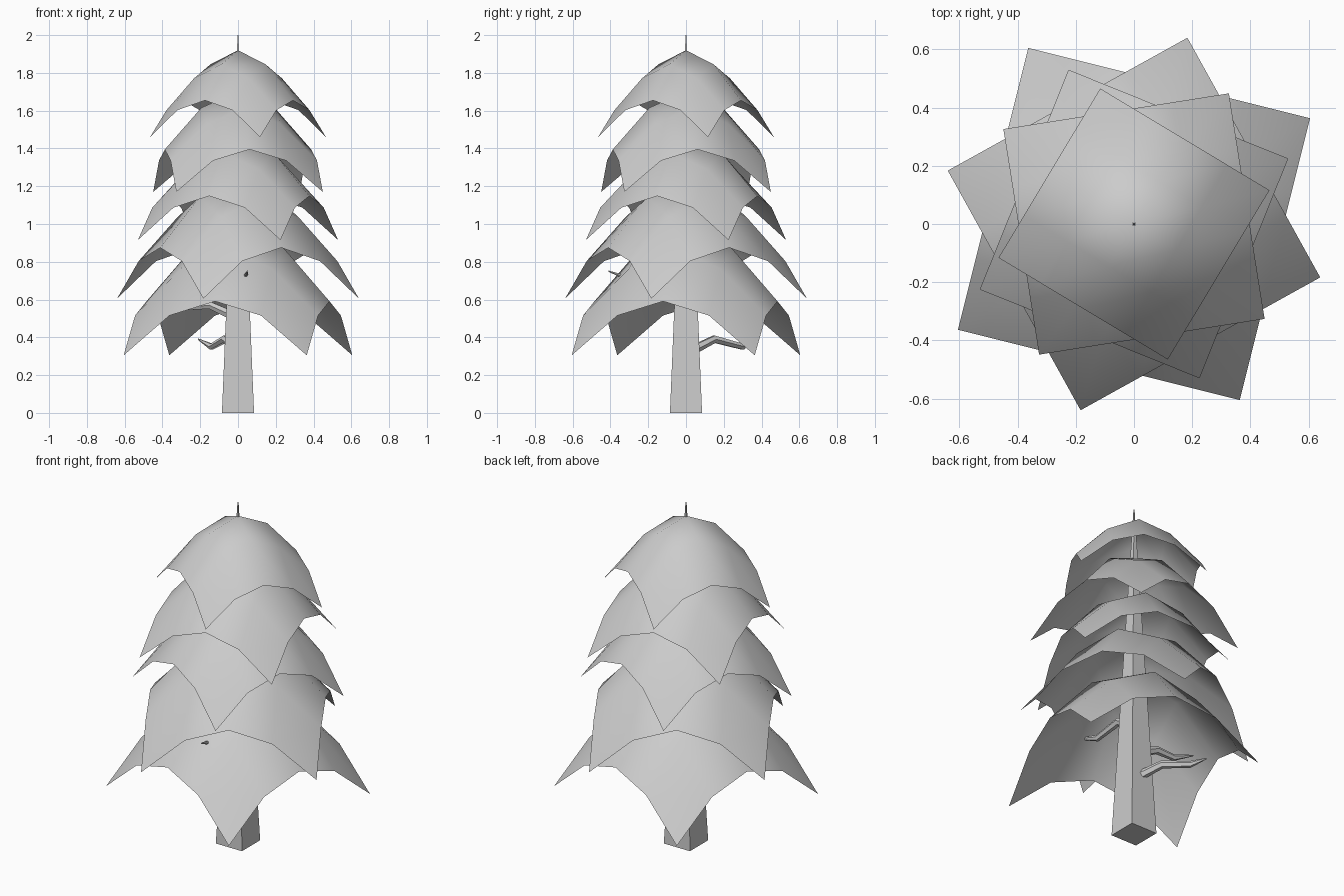
import bpy, bmesh
from math import radians, sqrt
from mathutils import Matrix

cube = bpy.data.objects.get("Cube")
if cube:
    bpy.data.objects.remove(cube, do_unlink=True)

grey = bpy.data.materials.new("plain_grey")
grey.use_nodes = True
grey.diffuse_color = (0.6, 0.6, 0.6, 1)
grey.node_tree.nodes["Principled BSDF"].inputs["Base Color"].default_value = (0.6, 0.6, 0.6, 1)


def add_object(name, bm, smooth):
    mesh = bpy.data.meshes.new(name)
    for face in bm.faces:
        face.smooth = smooth
    bm.to_mesh(mesh)
    bm.free()
    mesh.materials.append(grey)
    obj = bpy.data.objects.new(name, mesh)
    bpy.context.collection.objects.link(obj)
    return obj


# Drooping square sheets: drop per unit radius, keyed by squared distance from the centre
DROOP = {0: 0, 0.125: 0.155, 0.25: 0.31, 0.5: 0.553, 0.625: 0.66, 1: 0.958}


def foliage_tier(name, radius, angle, corner_z):
    bm = bmesh.new()
    bmesh.ops.create_grid(bm, x_segments=4, y_segments=4, size=radius / sqrt(2))
    apex = corner_z + DROOP[1] * radius
    for v in bm.verts:
        spread = v.co.xy.length_squared / radius ** 2
        key = min(DROOP, key=lambda k: abs(k - spread))
        v.co.z = apex - DROOP[key] * radius
    bm.transform(Matrix.Rotation(radians(angle - 45), 4, "Z"))
    add_object(name, bm, True)


# Foliage, top to bottom: corner radius, corner direction, corner height
tiers = [(0.48, 14, 1.46), (0.555, 54, 1.17), (0.576, 23, 0.915),
         (0.666, 74, 0.605), (0.706, 31, 0.305)]
for i, tier in enumerate(tiers):
    foliage_tier(f"foliage_tier_{i + 1}", *tier)

# Tapered square trunk whose tip pokes out of the top
bm = bmesh.new()
bmesh.ops.create_cone(bm, cap_ends=True, segments=4, radius1=0.085 * sqrt(2),
                      radius2=0.003, depth=2)
bm.transform(Matrix.Translation((0, 0, 1)) @ Matrix.Rotation(radians(45), 4, "Z"))
add_object("trunk", bm, False)


# Crooked tapering branches
def branch(name, points):
    curve = bpy.data.curves.new(name, "CURVE")
    curve.dimensions = "3D"
    curve.bevel_depth = 0.026
    curve.bevel_resolution = 1
    curve.use_fill_caps = True
    spline = curve.splines.new("POLY")
    spline.points.add(len(points) - 1)
    for p, co, size in zip(spline.points, points, (1, 0.85, 0.7, 0.15)):
        p.co = (*co, 1)
        p.radius = size
    curve.materials.append(grey)
    obj = bpy.data.objects.new(name, curve)
    bpy.context.collection.objects.link(obj)
    bpy.ops.object.select_all(action="DESELECT")
    obj.select_set(True)
    bpy.context.view_layer.objects.active = obj
    bpy.ops.object.convert(target="MESH")
    bpy.ops.object.shade_smooth_by_angle(angle=radians(50))


branch("back_branch", [(0, 0.05, 0.34), (-0.07, 0.15, 0.39), (-0.14, 0.30, 0.35), (-0.21, 0.35, 0.39)])
branch("front_branch", [(0, -0.04, 0.70), (0, -0.13, 0.75), (0.03, -0.27, 0.70), (0.05, -0.41, 0.75)])
branch("right_branch", [(-0.04, 0, 0.52), (-0.15, 0.01, 0.57), (-0.26, 0.02, 0.56), (-0.37, 0.05, 0.60)])
